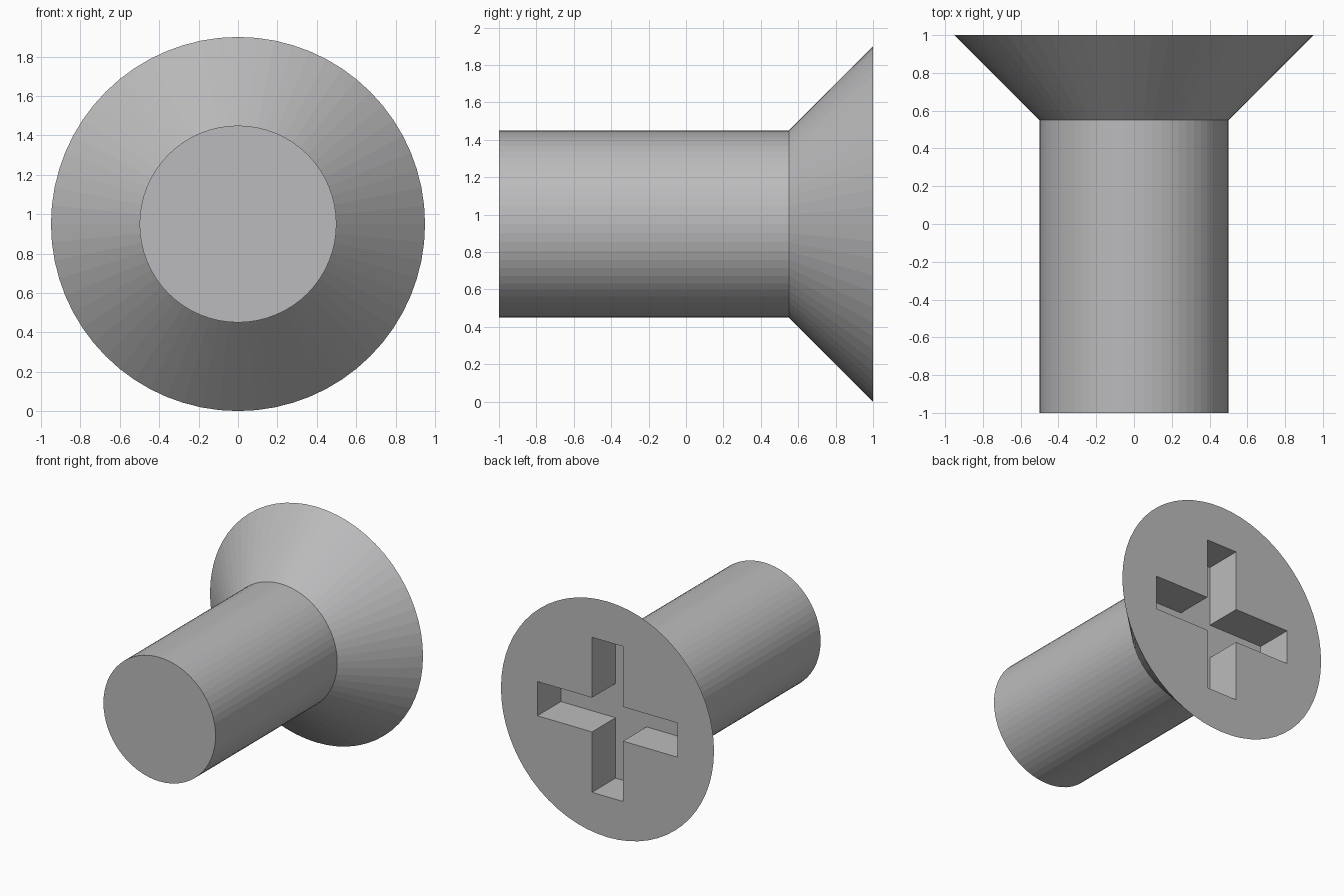
import bpy
import bmesh
from math import cos, sin, tau
from mathutils import Vector

SEGMENTS = 64
AXIS_Z = 0.95
ARM, HALF_WIDTH = 0.625, 0.138   # cross recess
FLOOR_Y = 0.7

cube = bpy.data.objects.get("Cube")
if cube:
    bpy.data.objects.remove(cube, do_unlink=True)

steel = bpy.data.materials.new("grey steel")
steel.use_nodes = True
colour = (0.5, 0.5, 0.51, 1)
steel.diffuse_color = colour
steel.node_tree.nodes["Principled BSDF"].inputs["Base Color"].default_value = colour


def loft(name, sections):
    """Closed solid through matching outlines, each given as (y, [(x, z), ...])."""
    bm = bmesh.new()
    rings = [[bm.verts.new((x, y, z + AXIS_Z)) for x, z in outline]
             for y, outline in sections]
    for a, b in zip(rings, rings[1:]):
        for i in range(len(a)):
            j = (i + 1) % len(a)
            bm.faces.new((a[i], a[j], b[j], b[i]))
    bm.faces.new(rings[0])
    bm.faces.new(rings[-1])
    bmesh.ops.recalc_face_normals(bm, faces=bm.faces)
    mesh = bpy.data.meshes.new(name)
    bm.to_mesh(mesh)
    bm.free()
    mesh.materials.append(steel)
    obj = bpy.data.objects.new(name, mesh)
    bpy.context.collection.objects.link(obj)
    return obj


def circle(radius):
    return [(radius * cos(tau * i / SEGMENTS), radius * sin(tau * i / SEGMENTS))
            for i in range(SEGMENTS)]


# Shaft and countersunk head in one solid
screw = loft("countersunk_screw", [(-1, circle(0.5)), (0.55, circle(0.5)), (1, circle(0.95))])

# Cross outline: one arm turned four times
cross = []
for x, z in ((1, 0), (0, 1), (-1, 0), (0, -1)):
    out, side = Vector((x, z)), Vector((-z, x))
    cross += [out * ARM - side * HALF_WIDTH,
              out * ARM + side * HALF_WIDTH,
              (out + side) * HALF_WIDTH]
cutter = loft("cross_recess_cutter", [(FLOOR_Y, cross), (1.2, cross)])
cutter.hide_render = True

# Cut the driver recess into the head
cut = screw.modifiers.new("cross recess", "BOOLEAN")
cut.operation = "DIFFERENCE"
cut.solver = "EXACT"
cut.object = cutter
bpy.context.view_layer.objects.active = screw
bpy.ops.object.modifier_apply(modifier=cut.name)
bpy.data.objects.remove(cutter, do_unlink=True)
